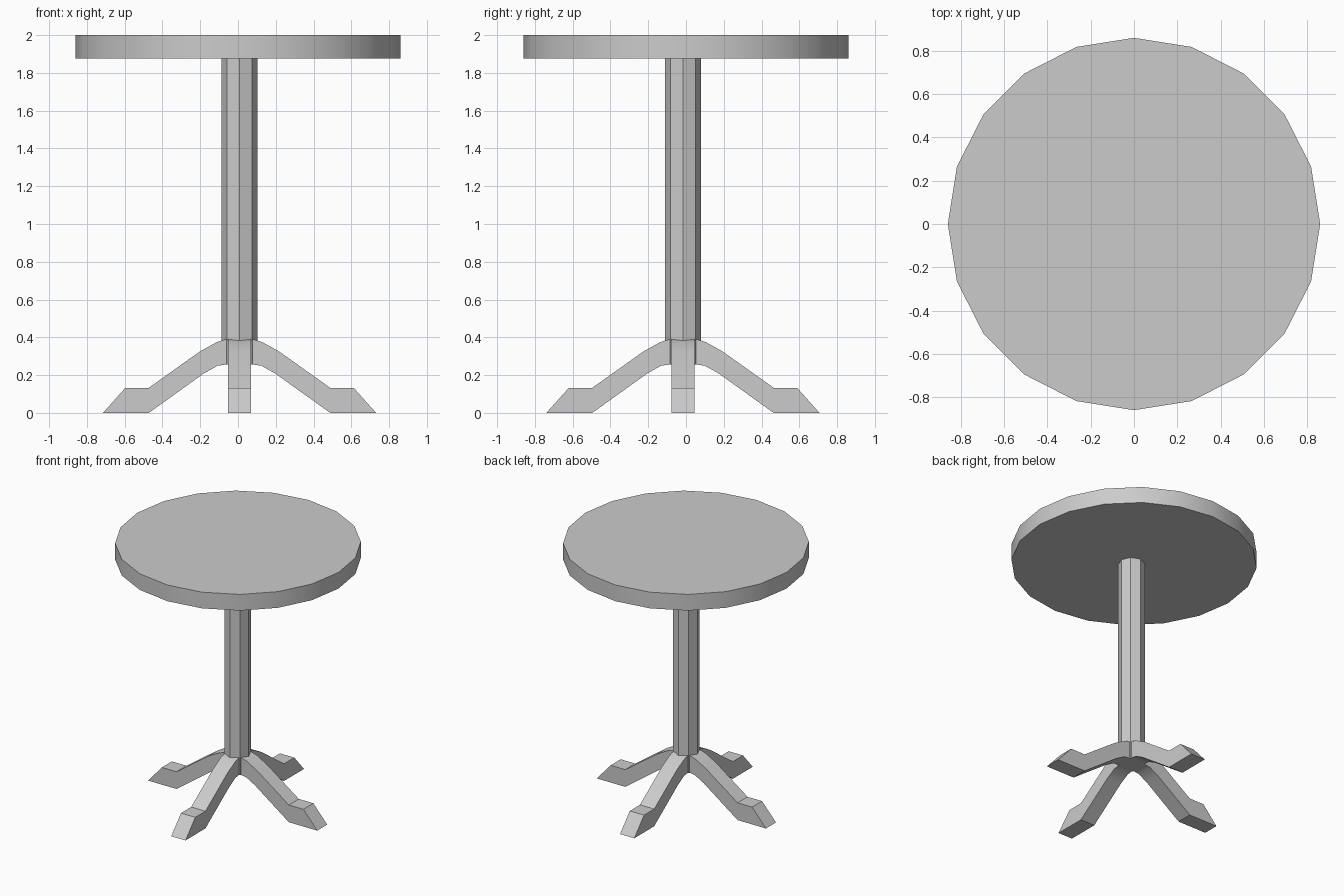
import bpy
import bmesh
from math import cos, sin, pi, radians

cube = bpy.data.objects.get("Cube")
if cube:
    bpy.data.objects.remove(cube, do_unlink=True)

CX, CY = 0.008, -0.016  # pedestal axis

grey = bpy.data.materials.new("plain grey")
grey.use_nodes = True
COLOUR = (0.6, 0.6, 0.6, 1)
grey.diffuse_color = COLOUR
grey.node_tree.nodes["Principled BSDF"].inputs["Base Color"].default_value = COLOUR


def extrude_profile(name, points, direction, smooth_angle=None):
    """Make a solid from a closed outline pushed along a direction."""
    bm = bmesh.new()
    face = bm.faces.new([bm.verts.new(p) for p in points])
    result = bmesh.ops.extrude_face_region(bm, geom=[face])
    moved = [v for v in result["geom"] if isinstance(v, bmesh.types.BMVert)]
    bmesh.ops.translate(bm, verts=moved, vec=direction)
    bmesh.ops.recalc_face_normals(bm, faces=bm.faces)
    mesh = bpy.data.meshes.new(name)
    bm.to_mesh(mesh)
    bm.free()
    mesh.materials.append(grey)
    obj = bpy.data.objects.new(name, mesh)
    bpy.context.collection.objects.link(obj)
    if smooth_angle:
        bpy.ops.object.select_all(action="DESELECT")
        obj.select_set(True)
        bpy.context.view_layer.objects.active = obj
        bpy.ops.object.shade_smooth_by_angle(angle=radians(smooth_angle))
    return obj


def ring(radius, sides, z, cx=0, cy=0):
    return [(cx + radius * cos(2 * pi * i / sides),
             cy + radius * sin(2 * pi * i / sides), z) for i in range(sides)]


# Round top and octagonal pedestal
extrude_profile("table_top", ring(0.86, 20, 1.875), (0, 0, 0.125), 30)
extrude_profile("pedestal", ring(0.095, 8, 0.255, CX, CY), (0, 0, 1.63))

# Four bent legs with wedge feet
WIDTH = 0.122
LEG = [(0, 0.395), (0.07, 0.39), (0.12, 0.375), (0.21, 0.325),
       (0.48, 0.133), (0.604, 0.133), (0.723, 0), (0.48, 0),
       (0.19, 0.208), (0.115, 0.25), (0.07, 0.256), (0, 0.256)]
outline = [(r, -WIDTH / 2, z) for r, z in LEG]
for i, side in enumerate(("left", "back", "right", "front")):
    leg = extrude_profile(side + "_leg", outline, (0, WIDTH, 0), 28)
    leg.location = (CX, CY, 0)
    leg.rotation_euler.z = i * pi / 2
